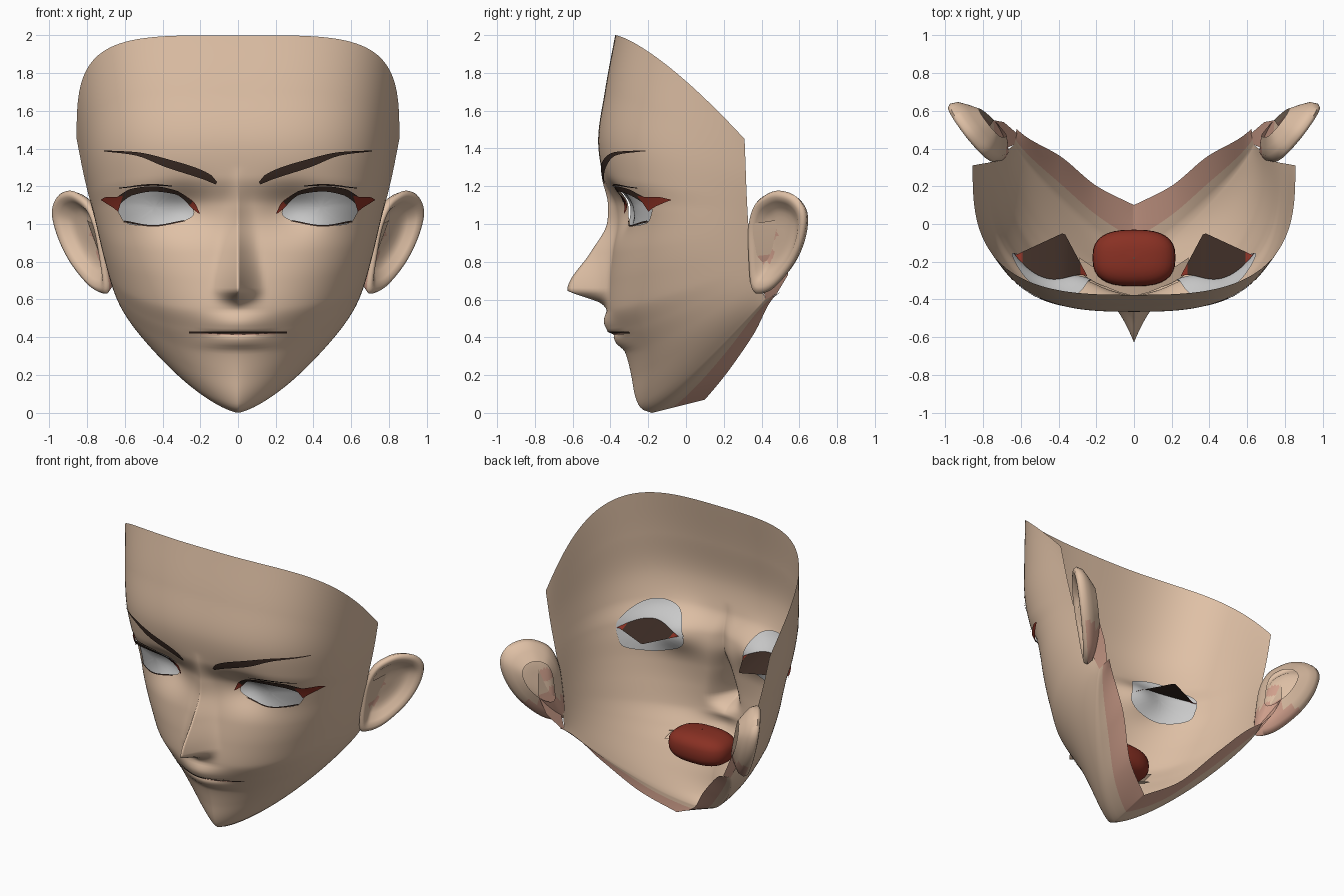
import bpy, math
from mathutils import Vector
from mathutils.bvhtree import BVHTree

if "Cube" in bpy.data.objects:
    bpy.data.objects.remove(bpy.data.objects["Cube"])


def material(name, rgb):
    m = bpy.data.materials.new(name)
    m.diffuse_color = (*rgb, 1)
    m.use_nodes = True
    m.node_tree.nodes["Principled BSDF"].inputs["Base Color"].default_value = m.diffuse_color
    return m


SKIN = material("skin", (.74, .53, .38))
SHADE = material("shaded skin", (.65, .36, .27))
BROWN = material("dark brown", (.045, .025, .018))
RED = material("dark red", (.25, .03, .017))
WHITE = material("eye white", (.6, .6, .6))


def table(pts, t):
    """Monotone cubic interpolation through (t, value) pairs."""
    if t <= pts[0][0]:
        return pts[0][1]
    if t >= pts[-1][0]:
        return pts[-1][1]
    d = [(b[1] - a[1]) / (b[0] - a[0]) for a, b in zip(pts, pts[1:])]
    m = [d[0]] + [0 if p * q <= 0 else 2 * p * q / (p + q) for p, q in zip(d, d[1:])] + [d[-1]]
    i = max(k for k in range(len(d)) if pts[k][0] <= t)
    h = pts[i + 1][0] - pts[i][0]
    u = (t - pts[i][0]) / h
    return ((1 + 2 * u) * (1 - u) ** 2 * pts[i][1] + u * (1 - u) ** 2 * h * m[i]
            + u * u * (3 - 2 * u) * pts[i + 1][1] + u * u * (u - 1) * h * m[i + 1])


def loop(pts, per=5):
    """Closed smooth outline through 2D points."""
    out, n = [], len(pts)
    for i in range(n):
        a, b, c, d = (Vector(pts[(i + k) % n]) for k in (-1, 0, 1, 2))
        for k in range(per):
            t = k / per
            out.append(.5 * (2 * b + (c - a) * t + (2 * a - 5 * b + 4 * c - d) * t * t
                             + (3 * b - a - 3 * c + d) * t ** 3))
    return out


def grid_faces(rows, cols, closed=False):
    return [(i * cols + j, i * cols + (j + 1) % cols, (i + 1) * cols + (j + 1) % cols, (i + 1) * cols + j)
            for i in range(rows - 1) for j in range(cols if closed else cols - 1)]


def add(name, verts, faces, mats, rule=None, mirror=True):
    me = bpy.data.meshes.new(name)
    me.from_pydata([tuple(v) for v in verts], [], faces)
    for m in mats:
        me.materials.append(m)
    for p in me.polygons:
        p.use_smooth = True
        if rule:
            p.material_index = rule(p)
    ob = bpy.data.objects.new(name, me)
    bpy.context.collection.objects.link(ob)
    bpy.ops.object.select_all(action='DESELECT')
    ob.select_set(True)
    bpy.context.view_layer.objects.active = ob
    bpy.ops.object.shade_smooth_by_angle(angle=math.radians(60))
    if mirror:
        ob.modifiers.new("mirror", 'MIRROR').merge_threshold = .0005
    return ob


# ---- face shell: fanned rows from the centre line to the back edge ----
FRONT = [(0, -.18), (.015, -.225), (.04, -.25), (.1, -.272), (.2, -.29), (.3, -.315), (.42, -.37), (.55, -.42),
         (.7, -.41), (.85, -.39), (1, -.37), (1.1, -.38), (1.25, -.44), (1.44, -.465), (1.7, -.43), (2, -.375)]
BACK_Z = [(0, .6), (.42, .74), (1.1, 1.06), (1.5, 1.25), (2, 1.45)]
BACK_X = [(.6, .635), (.75, .685), (1.05, .765), (1.25, .815), (1.45, .855)]
BACK_Y = [(.6, .42), (.75, .38), (1, .33), (1.45, .31)]
ROUND = [(0, 1.17), (.1, 1.34), (.3, 1.68), (.6, 2.1), (1.1, 2.8), (1.5, 2.9), (2, 3.0)]
NOSE = [(.55, 0), (.58, .03), (.62, .14), (.65, .215), (.85, .115), (1, .05), (1.1, .035), (1.22, .01), (1.3, 0)]
LIPS = [(.33, 0), (.375, .025), (.408, .02), (.42, .005), (.432, .04), (.46, .04), (.54, 0)]
NECK_Y = [(0, .1), (.2, .2), (.4, .36), (.58, .46), (.7, .56)]
NECK_Z = [(0, .07), (.2, .19), (.4, .42), (.6, .62), (.7, .67)]
ROWS, COLS, UNDER = 131, 50, 8


def face_point(zc, s):
    zb, n, yc = table(BACK_Z, zc), table(ROUND, zc), table(FRONT, zc)
    xb, yb = table(BACK_X, zb), table(BACK_Y, zb)
    a = s ** 1.25 * math.pi / 2
    r = (math.sin(a) ** n + abs(math.cos(a)) ** n) ** (-1 / n)
    x, t = xb * math.sin(a) * r, 1 - abs(math.cos(a)) * r
    y, z = yc + (yb - yc) * t, zc + (zb - zc) * max(t, 0) ** (1.2 + .075 * zc)
    width = .06 + .09 * max(0, min(1, (1.25 - z) / .6))
    y -= table(NOSE, z) * max(0, 1 - x / width) ** 1.7
    y -= table(LIPS, z) * math.exp(-(x / .15) ** 2)
    y += .07 * math.exp(-((x - .29) / .15) ** 2 - ((z - 1.08) / .12) ** 2)
    return Vector((x, y, z))


body = [[face_point(2 * i / (ROWS - 1), j / (COLS - 1)) for j in range(COLS)] for i in range(ROWS)]
under = []
for k in range(UNDER):
    f = k / UNDER
    under.append([Vector((p.x * .98, table(NECK_Y, p.x), table(NECK_Z, p.x))).lerp(p, f) for p in body[0]])
verts = [p for row in under + body for p in row]
faces = grid_faces(ROWS + UNDER, COLS)
tree = BVHTree.FromPolygons(verts, faces)


def surf(x, z):
    hit = tree.ray_cast(Vector((max(x, .002), -2, z)), Vector((0, 1, 0)))[0]
    return hit.y if hit else tree.find_nearest(Vector((x, -.2, z)))[0].y


# eye opening, cut from the shell and snapped to its outline
EYE = loop([(.235, 1.065), (.265, 1.12), (.33, 1.16), (.45, 1.175), (.56, 1.155), (.635, 1.1),
            (.62, 1.04), (.58, 1.002), (.45, .99), (.32, 1.01), (.25, 1.035)], 8)


def in_eye(x, z):
    c = False
    for a, b in zip(EYE, EYE[1:] + EYE[:1]):
        if (a.y > z) != (b.y > z) and x < (b.x - a.x) * (z - a.y) / (b.y - a.y) + a.x:
            c = not c
    return c


keep, cut = [], []
for f in faces:
    c = sum((verts[i] for i in f), Vector()) / 4
    (cut if c.y < 0 and in_eye(c.x, c.z) else keep).append(f)
for i in {i for f in keep for i in f} & {i for f in cut for i in f}:
    q = min(EYE, key=lambda e: (e.x - verts[i].x) ** 2 + (e.y - verts[i].z) ** 2)
    verts[i] = Vector((q.x, surf(q.x, q.y), q.y))
used = sorted({i for f in keep for i in f})
index = {v: k for k, v in enumerate(used)}
shade_count = 5 * (COLS - 1)
add("face", [verts[i] for i in used], [tuple(index[i] for i in f) for f in keep], [SKIN, SHADE],
    lambda p: int(p.index < shade_count))


# ---- thin plates that follow the face ----
def plate(name, upper, lower, mat, off=.01, n=20):
    rows = []
    for k in range(4):
        for j in range(n + 1):
            pts = []
            for edge in (lower, upper):
                x = edge[0][0] + (edge[-1][0] - edge[0][0]) * j / n
                pts.append(Vector((x, table(edge, x))))
            p = pts[0].lerp(pts[1], k / 3)
            rows.append((p.x, surf(p.x, p.y) - off, p.y))
    add(name, rows, grid_faces(4, n + 1), [mat])


plate("eyebrow", [(.11, 1.222), (.15, 1.265), (.35, 1.337), (.55, 1.382), (.71, 1.39)],
      [(.12, 1.21), (.18, 1.235), (.38, 1.3), (.55, 1.365), (.71, 1.385)], BROWN)
plate("upper_lash", [(.24, 1.12), (.33, 1.178), (.45, 1.2), (.56, 1.188), (.66, 1.13)],
      [(.255, 1.1), (.33, 1.157), (.45, 1.172), (.56, 1.152), (.64, 1.095)], BROWN, .016)
plate("lid_crease", [(.35, 1.203), (.45, 1.212), (.63, 1.192)],
      [(.35, 1.199), (.45, 1.203), (.63, 1.188)], BROWN, .014)
plate("lower_lash", [(.29, 1.02), (.45, .994), (.6, 1.018)],
      [(.28, 1.014), (.45, .986), (.61, 1.01)], BROWN, .006)
plate("outer_lash", [(.61, 1.15), (.66, 1.142), (.7, 1.142), (.725, 1.13)],
      [(.635, 1.065), (.66, 1.085), (.7, 1.11), (.725, 1.126)], RED, .02)
plate("inner_lash", [(.203, 1.058), (.23, 1.112), (.29, 1.158)],
      [(.205, 1.053), (.24, 1.08), (.29, 1.135)], RED, .01)
plate("mouth_line", [(0, .43), (.26, .43)], [(0, .42), (.26, .421)], BROWN, .006)
plate("lower_lip_line", [(0, .42), (.2, .42)], [(0, .41), (.2, .416)], SHADE, .006)

# eye white behind the opening
rings = []
for k in range(1, 9):
    for e in EYE:
        x, z = .44 + (e.x - .44) * 1.04 * k / 8, 1.09 + (e.y - 1.085) * 1.8 * k / 8
        rings.append((x, surf(x, z) + .015, z))
add("eye_white", rings + [(.44, surf(.44, 1.09) + .015, 1.09)],
    grid_faces(8, len(EYE), True) + [(j, 8 * len(EYE), (j + 1) % len(EYE)) for j in range(len(EYE))], [WHITE])

# dark arched sheet inside the eye, pointing backwards
BACKLINE = [(.25, -.27), (.37, -.045), (.64, -.17)]
xs = [.25 + .39 * j / 24 for j in range(25)]
sheet, edge = [], []
for x in xs:
    a, b = BACKLINE[:2] if x < .37 else BACKLINE[1:]
    z = 1.075 + .065 * (1 - ((x - .445) / .195) ** 2)
    y = surf(x, z) + .025
    sheet.append((x, y, z))
    edge.append((x, max(y, a[1] + (b[1] - a[1]) * (x - a[0]) / (b[0] - a[0])), 1.075))
add("eye_inner_sheet", sheet + edge, grid_faces(2, 25),
    [BROWN, RED], lambda p: int(p.center.x < .29 or p.center.x > .595))

# mouth cavity: rounded box
bag = []
for i in range(17):
    for j in range(32):
        v, a = (i / 16 - .5) * math.pi * .998, j / 16 * math.pi
        soft = lambda c: math.copysign(abs(c) ** .75, c)
        bag.append((.22 * soft(math.cos(v)) * soft(math.cos(a)),
                    -.18 + .15 * soft(math.cos(v)) * soft(math.sin(a)), .43 + .105 * soft(math.sin(v))))
add("mouth_cavity", bag, grid_faces(17, 32, True), [RED], mirror=False)

# inner lips: two skin folds running back from the slit
for name, z in (("upper_inner_lip", .45), ("lower_inner_lip", .395)):
    xs = [.29 * j / 16 for j in range(17)]
    add(name, [(x, surf(x, .42) + d, .42 + (z - .42) * d / .09) for d in (.012, .09) for x in xs],
        grid_faces(2, 17), [SKIN])

# ---- ears: bowl, rim and back ----
EAR = loop([(.33, .99), (.36, 1.1), (.42, 1.155), (.49, 1.175), (.575, 1.145), (.628, 1.06), (.62, .93),
            (.565, .79), (.47, .67), (.39, .63), (.345, .66), (.33, .84)], 6)
normal = Vector((1, -.76, -.2)).normalized()
PROFILE = [(.001, -.055), (.15, -.055), (.28, -.055), (.4, -.052), (.5, -.048), (.62, -.036), (.76, -.005),
           (.87, .012), (.96, .008), (1, -.01), (.93, -.045), (.75, -.075), (.5, -.11)]
pts = []
for scale, off in PROFILE:
    for e in EAR:
        y, z = .46 + (e.x - .46) * scale, .93 + (e.y - .93) * scale
        pts.append(Vector((.79 + .76 * (y - .36) + .2 * (z - 1.1), y, z)) + normal * off)


def ear_rule(p):
    ring = p.index // len(EAR)
    c = p.center
    front = ring < 6 and (math.hypot(c.y - .44, c.z - .95) < .045 or math.hypot(c.y - .43, c.z - .83) < .035)
    return int(front or (ring > 8 and c.z < .8))


add("ear", pts, grid_faces(len(PROFILE), len(EAR), True), [SKIN, SHADE], ear_rule)

# skin behind the ear, joining it to the jaw strip
ROOT = [(.635, .42, .6), (.62, .48, .63), (.68, .4, .7), (.69, .54, .73),
        (.73, .37, .83), (.745, .55, .85), (.765, .34, 1.0), (.8, .47, 1.02)]
add("ear_root", ROOT, grid_faces(4, 2), [SKIN, SHADE], lambda p: int(p.center.z < .8))
